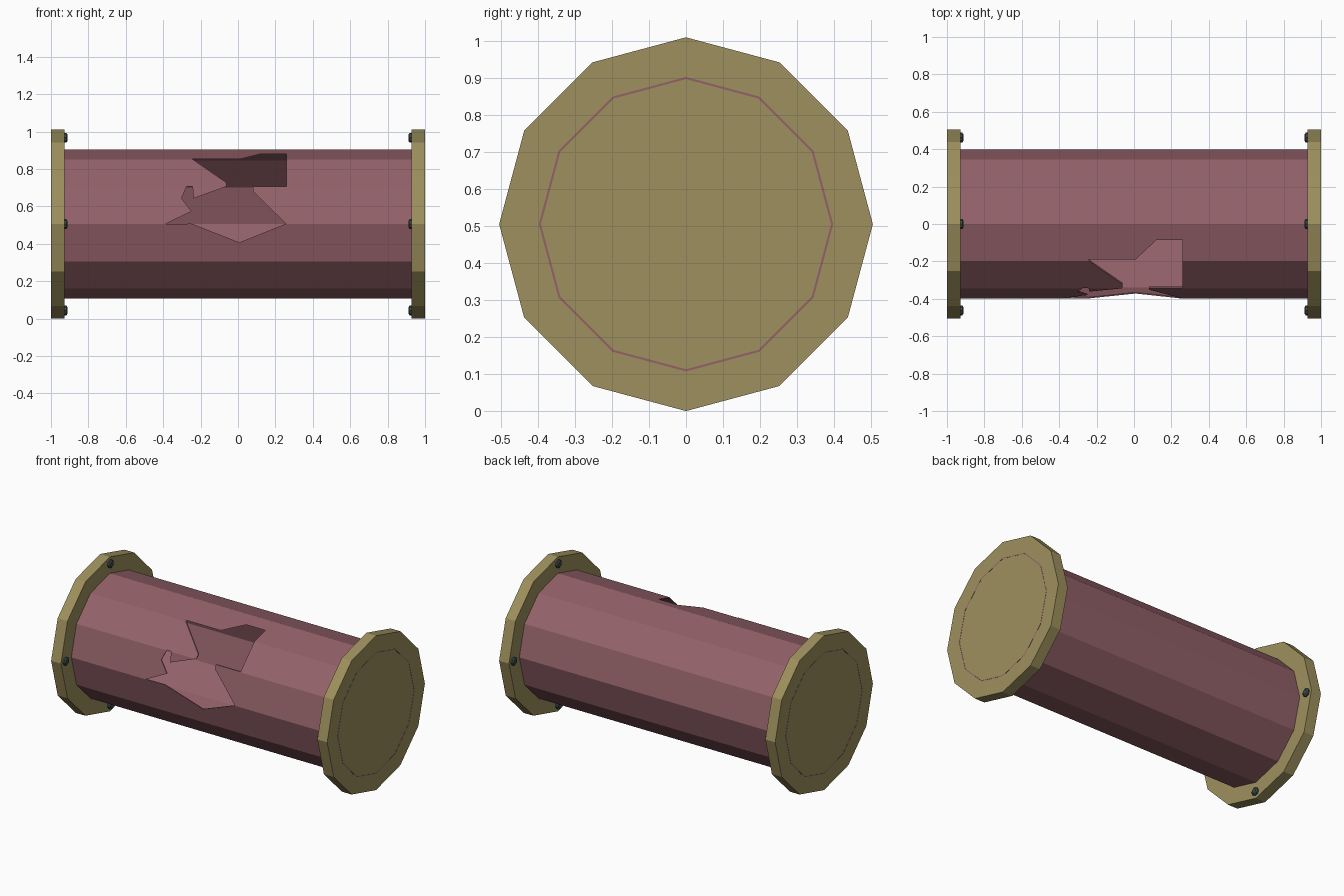
import bpy, bmesh, math
from mathutils import Matrix, Vector

if "Cube" in bpy.data.objects:
    bpy.data.objects.remove(bpy.data.objects["Cube"])

CZ = 0.505          # axis height
SIDES = 12


def material(name, rgb):
    m = bpy.data.materials.new(name)
    m.diffuse_color = (*rgb, 1)
    m.use_nodes = True
    m.node_tree.nodes["Principled BSDF"].inputs["Base Color"].default_value = m.diffuse_color
    return m


pink = material("painted_metal", (0.29, 0.12, 0.14))
olive = material("brass", (0.34, 0.28, 0.11))
dark = material("bolt_steel", (0.05, 0.07, 0.065))


def lathe(name, profile, sides, mat, closed=False, centre=(0, 0, CZ)):
    """Spin (x, radius) points around an x-directed axis; flat faces."""
    bm = bmesh.new()
    rings = []
    for x, r in profile:
        rings.append([bm.verts.new((x, r * math.cos(a), r * math.sin(a)))
                      for a in (2 * math.pi * i / sides for i in range(sides))])
    pairs = list(zip(rings, rings[1:]))
    if closed:
        pairs.append((rings[-1], rings[0]))
    else:
        bm.faces.new(rings[0])
        bm.faces.new(rings[-1])
    for a, b in pairs:
        for i in range(sides):
            j = (i + 1) % sides
            bm.faces.new((a[i], a[j], b[j], b[i]))
    bmesh.ops.recalc_face_normals(bm, faces=bm.faces)
    me = bpy.data.meshes.new(name)
    bm.to_mesh(me)
    bm.free()
    ob = bpy.data.objects.new(name, me)
    ob.location = centre
    bpy.context.collection.objects.link(ob)
    me.materials.append(mat)
    return ob


# thin-walled pipe
pipe = lathe("pipe", [(-1, 0.398), (1, 0.398), (1, 0.392), (-1, 0.392)],
             SIDES, pink, closed=True)

# jagged breach outline (x, z), pushed through the front wall only
breach = [(-0.243, 0.852), (0.008, 0.852), (0.12, 0.88), (0.258, 0.88),
          (0.258, 0.706), (0.08, 0.706), (0.08, 0.68), (0.256, 0.507),
          (0.008, 0.407), (-0.248, 0.507), (-0.388, 0.506), (-0.248, 0.573),
          (-0.302, 0.642), (-0.275, 0.706), (-0.243, 0.706), (-0.238, 0.642),
          (-0.062, 0.706), (-0.062, 0.727)]
bm = bmesh.new()
face = bm.faces.new([bm.verts.new((x, -0.6, z)) for x, z in breach])
ext = bmesh.ops.extrude_face_region(bm, geom=[face])
bmesh.ops.translate(bm, vec=(0, 0.6, 0),
                    verts=[v for v in ext["geom"] if isinstance(v, bmesh.types.BMVert)])
bmesh.ops.recalc_face_normals(bm, faces=bm.faces)
me = bpy.data.meshes.new("breach_cutter")
bm.to_mesh(me)
bm.free()
cutter = bpy.data.objects.new("breach_cutter", me)
bpy.context.collection.objects.link(cutter)

mod = pipe.modifiers.new("breach", 'BOOLEAN')
mod.operation = 'DIFFERENCE'
mod.solver = 'EXACT'
mod.object = cutter
bpy.context.view_layer.objects.active = pipe
bpy.ops.object.modifier_apply(modifier=mod.name)
bpy.data.objects.remove(cutter)

# end flanges with four bolts on each inner face
for s, side in ((-1, "left"), (1, "right")):
    lathe(f"{side}_flange", [(s * 0.928, 0.505), (s * 0.9992, 0.505)], SIDES, olive)
    for k in range(4):
        a = k * math.pi / 2
        lathe(f"{side}_bolt_{k + 1}",
              [(s * 0.94, 0.026), (s * 0.918, 0.026), (s * 0.911, 0.017)],
              8, dark, centre=(0, 0.462 * math.cos(a), CZ + 0.462 * math.sin(a)))
